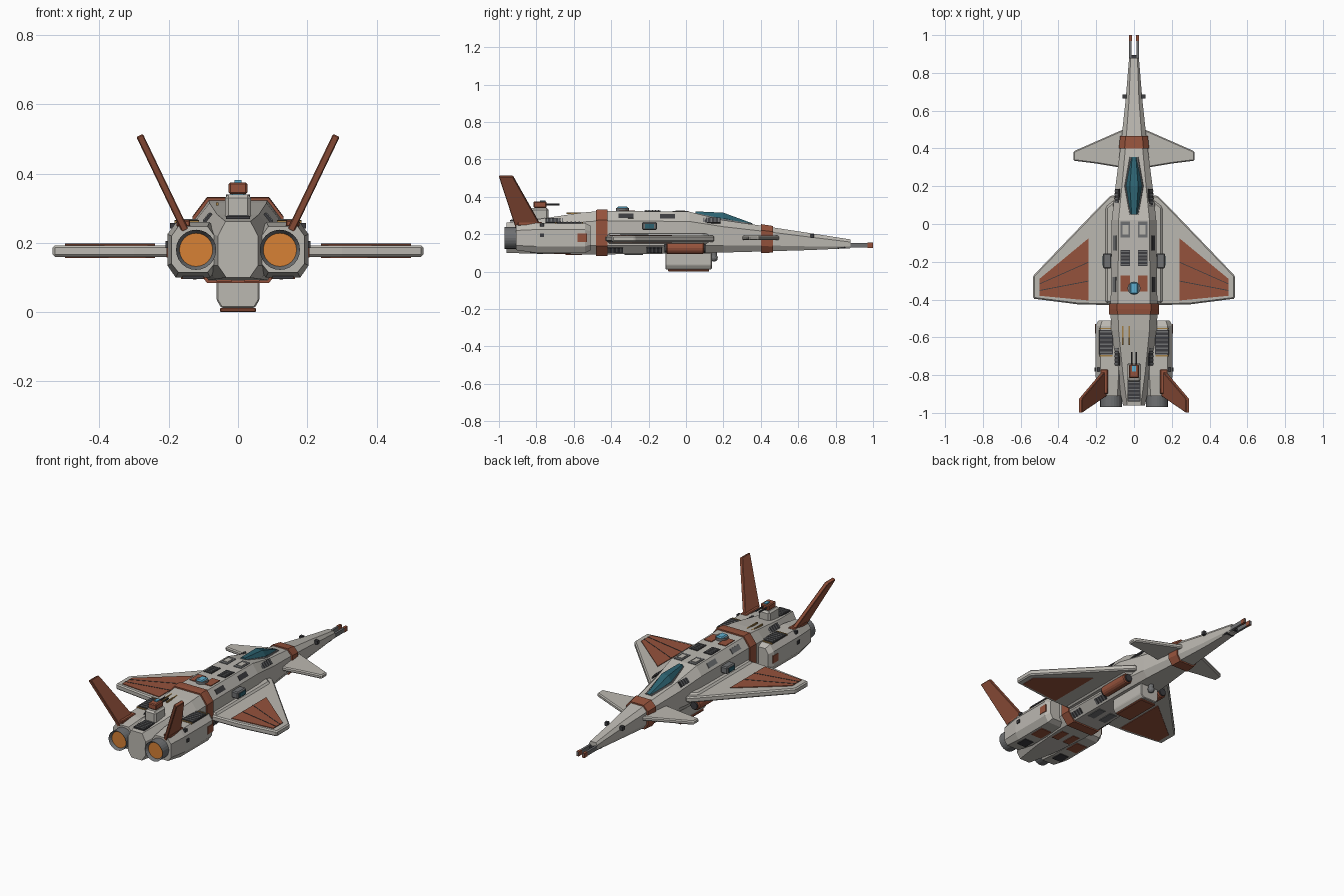
import bpy, bmesh, math
from mathutils import Vector, Matrix

if "Cube" in bpy.data.objects:
    bpy.data.objects.remove(bpy.data.objects["Cube"])

COLOURS = {
    "hull_grey": (0.50, 0.48, 0.44), "rust_red": (0.30, 0.085, 0.045),
    "dark_grey": (0.045, 0.045, 0.05), "mid_grey": (0.16, 0.165, 0.17),
    "engine_orange": (0.68, 0.22, 0.035), "canopy_teal": (0.025, 0.12, 0.16),
    "light_blue": (0.11, 0.42, 0.62), "trim_ochre": (0.36, 0.21, 0.06),
}
MATS = {}
for key, rgb in COLOURS.items():
    MATS[key] = bpy.data.materials.new(key)
    MATS[key].diffuse_color = (*rgb, 1)


def finish(name, bm, *colours, bevel=0):
    bmesh.ops.recalc_face_normals(bm, faces=bm.faces)
    mesh = bpy.data.meshes.new(name)
    bm.to_mesh(mesh)
    bm.free()
    for c in colours:
        mesh.materials.append(MATS[c])
    ob = bpy.data.objects.new(name, mesh)
    bpy.context.collection.objects.link(ob)
    if bevel:
        mod = ob.modifiers.new("bevel", "BEVEL")
        mod.width, mod.segments = bevel, 1
    return ob


def skin(name, rings, colour, bevel=0):
    """Join equal rings of points and cap both ends."""
    bm = bmesh.new()
    vs = [[bm.verts.new(p) for p in r] for r in rings]
    n = len(vs[0])
    for a, b in zip(vs, vs[1:]):
        for i in range(n):
            bm.faces.new((a[i], a[(i + 1) % n], b[(i + 1) % n], b[i]))
    bm.faces.new(vs[0])
    bm.faces.new(vs[-1])
    return finish(name, bm, colour, bevel=bevel)


def ring(sec, cx=0, g=0):
    """Eight-sided section: y, half widths mid/top/bottom, four heights."""
    y, hw, ht, hb, z0, zl, zh, z1 = sec
    half = [(hb + g * .5, z0 - g), (hw + g, zl - g * .5), (hw + g, zh + g * .5), (ht + g * .5, z1 + g)]
    return [(cx + x, y, z) for x, z in half] + [(cx - x, y, z) for x, z in half[::-1]]


def box(name, c, size, colour, rot=0, bevel=0):
    bm = bmesh.new()
    m = Matrix.Translation(c) @ Matrix.Rotation(rot, 4, 'Y') @ Matrix.Diagonal((*size, 1))
    bmesh.ops.create_cube(bm, size=1, matrix=m)
    return finish(name, bm, colour, bevel=bevel)


def rod(name, c, r, length, colour, sides=16, axis='Y', bevel=0):
    bm = bmesh.new()
    rot = {'X': Matrix.Rotation(math.pi / 2, 4, 'Y'), 'Y': Matrix.Rotation(math.pi / 2, 4, 'X'),
           'Z': Matrix.Identity(4)}[axis]
    bmesh.ops.create_cone(bm, cap_ends=True, segments=sides, radius1=r, radius2=r,
                          depth=length, matrix=Matrix.Translation(c) @ rot)
    return finish(name, bm, colour, bevel=bevel)


def plate(name, outline, z0, z1, s, colour, bevel=0):
    return skin(name, [[(s * x, y, z) for x, y in outline] for z in (z0, z1)], colour, bevel)


def grille(name, c, w, l, colour="dark_grey", rot=0, slats=5):
    """Dark plate with paler slats running across it."""
    box(name, c, (w, l, 0.008), colour, rot)
    up = Matrix.Rotation(rot, 3, 'Y') @ Vector((0, 0, 0.004))
    for i in range(slats):
        y = l * ((i + .5) / slats - .5)
        box(name + "_slat", Vector(c) + up + Vector((0, y, 0)), (w * .86, l / slats * .35, 0.006), "mid_grey", rot)


# Fuselage
HULL = [
    (-.96, .058, .036, .034, .10, .135, .22, .262),
    (-.78, .098, .060, .065, .095, .135, .235, .282),
    (-.56, .122, .082, .085, .092, .14, .265, .315),
    (-.45, .124, .085, .085, .092, .14, .272, .325),
    (.02, .118, .082, .08, .097, .14, .268, .320),
    (.20, .098, .064, .07, .102, .14, .24, .275),
    (.42, .070, .044, .05, .108, .14, .215, .243),
    (.66, .044, .026, .032, .115, .135, .185, .206),
    (.88, .026, .018, .02, .125, .135, .158, .172),
]


def hull_at(y):
    for a, b in zip(HULL, HULL[1:]):
        if a[0] <= y <= b[0]:
            t = (y - a[0]) / (b[0] - a[0])
            return tuple(p + (q - p) * t for p, q in zip(a, b))


skin("fuselage", [ring(s) for s in HULL], "hull_grey")
for name, ys in (("rear_band", (-.48, -.45, -.42)), ("nose_band", (.40, .42, .465))):
    skin(name, [ring(hull_at(y), g=.008) for y in ys], "rust_red")

# Cockpit
CANOPY = [(.05, .018, .012, .018, .28, .30, .312, .322),
          (.20, .042, .022, .042, .25, .268, .285, .315),
          (.355, .016, .010, .016, .235, .243, .252, .258)]
skin("canopy", [ring(s) for s in CANOPY], "canopy_teal")
skin("canopy_frame", [ring((y, hw + .009, hw + .004, hw, .23, .235, zl + .006, zl + .014))
                      for y, hw, _, _, _, zl, _, _ in CANOPY], "mid_grey")

# Nose gun
box("gun_housing", (0, .81, .14), (.055, .085, .034), "dark_grey", bevel=.004)
for s in (1, -1):
    box("gun_rail", (s * .019, .92, .141), (.013, .16, .024), "mid_grey")
    box("gun_tip", (s * .019, .985, .141), (.015, .03, .027), "rust_red")
    box("nose_sensor", (s * .05, .675, .19), (.02, .02, .022), "dark_grey")
box("gun_bridge", (0, .88, .139), (.04, .03, .016), "dark_grey")

# Paired parts
WING = [(.10, .15), (.125, .15), (.175, .10), (.535, -.275), (.535, -.395), (.30, -.425), (.10, -.43)]
PANEL = [(.24, -.075), (.50, -.29), (.50, -.38), (.24, -.405)]
CANARD = [(.04, .50), (.065, .497), (.32, .385), (.32, .335), (.20, .32), (.08, .30), (.04, .30)]
NACELLE = [(-.91, .062, .042, .042, .115, .14, .22, .248),
           (-.80, .074, .048, .05, .10, .135, .225, .26),
           (-.54, .074, .048, .05, .10, .135, .225, .26),
           (-.51, .058, .038, .04, .115, .145, .215, .245)]
for s in (1, -1):
    plate("wing", WING, .159, .193, s, "hull_grey", bevel=.007)
    plate("wing_root", [(.10, .13), (.15, .09), (.15, -.42), (.10, -.42)], .15, .203, s, "hull_grey", bevel=.01)
    for z in (.156, .191):
        plate("wing_panel", PANEL, z, z + .006, s, "rust_red")
    for y0, y1 in ((-.20, -.315), (-.30, -.35)):
        plate("wing_seam", [(.24, y0), (.50, y1), (.50, y1 - .004), (.24, y0 - .004)], .193, .1985, s, "dark_grey")
    plate("canard", CANARD, .168, .192, s, "hull_grey", bevel=.006)

    # Engine
    skin("nacelle", [ring(sec, s * .13) for sec in NACELLE], "hull_grey")
    bm = bmesh.new()
    bmesh.ops.create_cone(bm, cap_ends=True, segments=24, radius1=.058, radius2=.058, depth=.09,
                          matrix=Matrix.Translation((s * .121, -.925, .18)) @ Matrix.Rotation(math.pi / 2, 4, 'X'))
    bm.normal_update()
    rear = [f for f in bm.faces if f.normal.y < -.9]
    bmesh.ops.inset_region(bm, faces=rear, thickness=.010)
    for v in rear[0].verts:
        v.co.y += .018
    rear[0].material_index = 1
    finish("nozzle", bm, "mid_grey", "engine_orange")
    grille("nacelle_grille", (s * .148, -.625, .262), .072, .13, slats=6)
    for y in (-.553, -.697):
        box("nacelle_trim", (s * .148, y, .261), (.07, .007, .008), "trim_ochre")
    box("nacelle_hatch", (s * .204, -.555, .18), (.006, .05, .045), "rust_red")
    box("nacelle_port", (s * .204, -.77, .195), (.012, .022, .02), "dark_grey")
    box("nacelle_stud", (s * .187, -.77, .25), (.02, .02, .016), "dark_grey")
    box("nacelle_underplate", (s * .13, -.66, .099), (.07, .09, .006), "rust_red")
    grille("nacelle_undervent", (s * .13, -.80, .10), .06, .07, slats=4)

    # Canted tail fin
    fin = [Vector(p) for p in ((.152, -.91, .235), (.152, -.77, .235), (.284, -.925, .51), (.284, -1, .51))]
    off = Vector((.0095, 0, -.0045))
    skin("tail_fin", [[(s * p.x, p.y, p.z) for p in (q + k * off for q in fin)] for k in (-1, 1)],
         "rust_red", bevel=.003)
    box("fin_root", (s * .158, -.835, .256), (.04, .13, .02), "rust_red", bevel=.004)

    # Side equipment
    box("side_pod", (s * .142, -.195, .243), (.045, .08, .042), "mid_grey", bevel=.006)
    box("side_pod_window", (s * .165, -.195, .243), (.006, .05, .024), "canopy_teal")
    rod("side_tank", (s * .125, -.005, .125), .031, .20, "rust_red", bevel=.005)
    for y in (-.108, .098):
        rod("tank_cap", (s * .125, y, .125), .022, .012, "dark_grey")
    for y in (-.38, -.17):
        grille("lower_vent", (s * .103, y, .116), .036, .085, rot=s * math.radians(-50) + math.pi, slats=4)

    # Spine panels
    box("spine_hatch", (s * .046, -.03, .321), (.05, .085, .007), "mid_grey")
    box("spine_hatch_cover", (s * .046, -.03, .325), (.032, .05, .006), "hull_grey")
    grille("spine_grille", (s * .046, -.18, .322), .052, .085)
    box("spine_red_panel", (s * .046, -.315, .324), (.05, .085, .008), "rust_red")
    for y, w in ((.135, .06), (-.70, .06)):
        sec = hull_at(y)
        ang = s * math.atan2(sec[7] - sec[6], sec[1] - sec[2])
        grille("shoulder_vent", (s * (sec[1] + sec[2]) / 2, y, (sec[6] + sec[7]) / 2 + .002), .034, .10, rot=ang)
    for y in (-.10, -.32):
        sec = hull_at(y)
        ang = s * math.atan2(sec[7] - sec[6], sec[1] - sec[2])
        box("shoulder_panel", (s * (sec[1] + sec[2]) / 2, y, (sec[6] + sec[7]) / 2), (.03, .08, .006),
            "dark_grey" if s > 0 else "mid_grey", ang)
    box("belly_panel", (s * .04, -.60, .092), (.045, .09, .006), "rust_red")
    box("belly_hatch", (s * .04, -.28, .093), (.045, .10, .006), "mid_grey")

# Spine beacon
rod("beacon_base", (0, -.34, .33), .035, .02, "mid_grey", sides=12, axis='Z')
box("beacon", (0, -.34, .336), (.044, .06, .022), "light_blue", bevel=.006)
for x in (-.06, -.025):
    box("spine_stripe", (x, -.59, .3125), (.007, .10, .009), "trim_ochre")

# Rear turret
box("turret_pedestal", (0, -.785, .30), (.075, .10, .08), "hull_grey", bevel=.01)
box("turret", (0, -.78, .358), (.054, .07, .034), "rust_red", bevel=.005)
box("turret_lens", (0, -.765, .377), (.02, .03, .008), "light_blue")
for x in (-.012, .012):
    rod("turret_barrel", (x, -.715, .358), .005, .075, "dark_grey", sides=8)
grille("tail_grille", (0, -.885, .273), .07, .11, slats=6)

# Belly pod and sensor ball
skin("belly_pod", [[(x, y, z) for x, z in ((-.048, .012), (.048, .012), (.062, .035), (.062, .10),
                                            (-.062, .10), (-.062, .035))] for y in (-.11, .138)],
     "hull_grey", bevel=.004)
box("belly_pod_plate", (0, .014, .006), (.105, .22, .012), "rust_red", bevel=.003)
rod("sensor_post", (0, .15, .085), .015, .05, "mid_grey", sides=12, axis='Z')
bm = bmesh.new()
bmesh.ops.create_uvsphere(bm, u_segments=12, v_segments=8, radius=.02, matrix=Matrix.Translation((0, .15, .073)))
finish("sensor_ball", bm, "mid_grey")

for m in bpy.data.materials:
    if m.users and not m.is_grease_pencil:
        m.use_nodes = True
        m.node_tree.nodes["Principled BSDF"].inputs["Base Color"].default_value = m.diffuse_color
